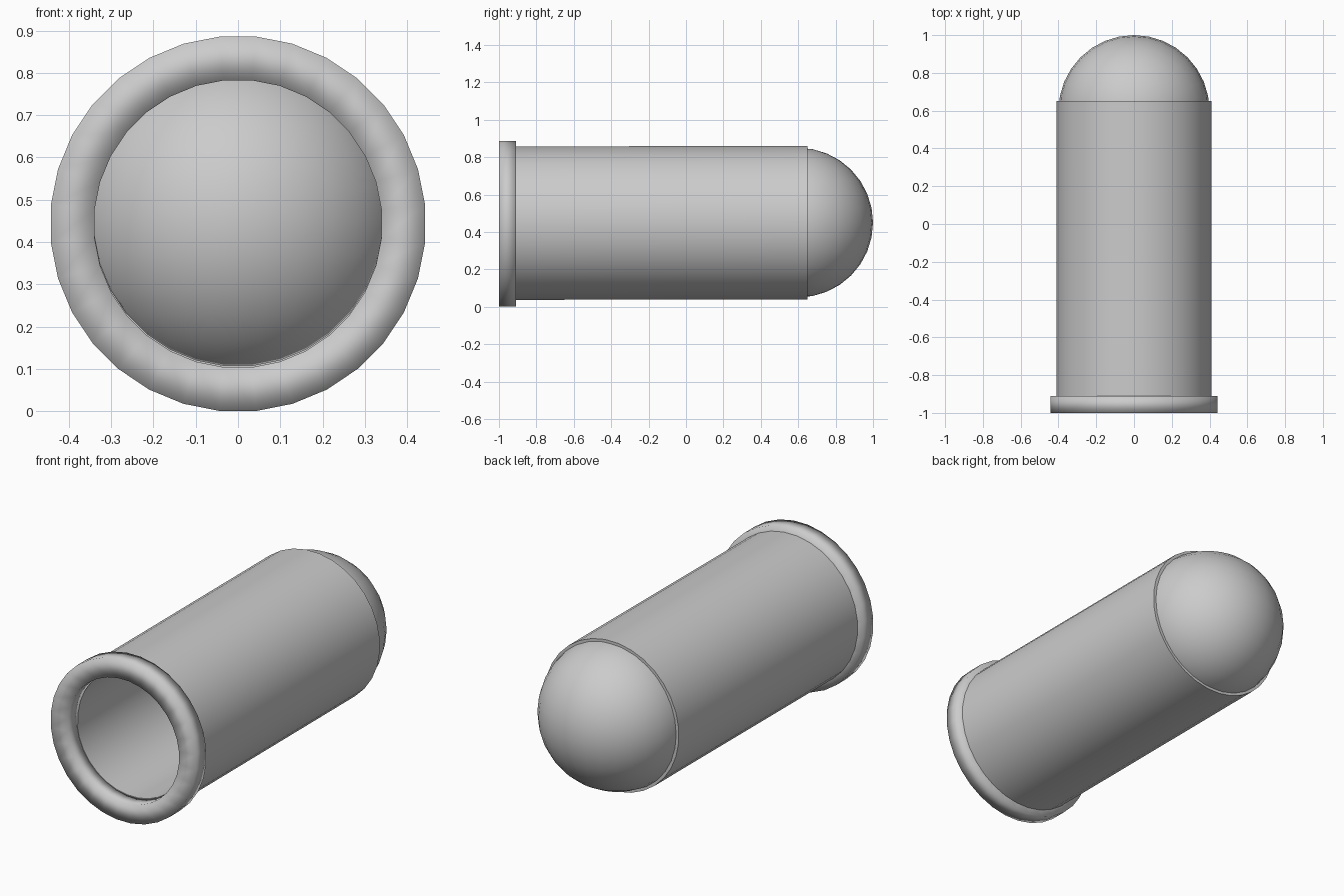
import bpy, bmesh, math

if "Cube" in bpy.data.objects:
    bpy.data.objects.remove(bpy.data.objects["Cube"])

SIDES = 32


def hollow_ring(name, outer, inner, y0, y1, z0, z1):
    """Thick-walled ring along y; its axis height runs from z0 to z1."""
    bm = bmesh.new()
    section = [(outer, y0, z0), (outer, y1, z1), (inner, y1, z1), (inner, y0, z0)]
    loops = []
    for i in range(SIDES):
        a = (i + 0.5) * 2 * math.pi / SIDES
        loops.append([bm.verts.new((r * math.cos(a), y, z + r * math.sin(a)))
                      for r, y, z in section])
    for i in range(SIDES):
        p, q = loops[i], loops[(i + 1) % SIDES]
        for j in range(4):
            k = (j + 1) % 4
            bm.faces.new((p[j], p[k], q[k], q[j]))
    bmesh.ops.recalc_face_normals(bm, faces=bm.faces)
    for f in bm.faces:
        f.smooth = True
    mesh = bpy.data.meshes.new(name)
    bm.to_mesh(mesh)
    bm.free()
    obj = bpy.data.objects.new(name, mesh)
    bpy.context.collection.objects.link(obj)
    return obj


def smooth_by_angle(obj):
    bpy.ops.object.select_all(action='DESELECT')
    obj.select_set(True)
    bpy.context.view_layer.objects.active = obj
    bpy.ops.object.shade_smooth_by_angle(angle=math.radians(40))


# Front lip, softly shaded all round
hollow_ring("rim", 0.445, 0.341, -1.0, -0.91, 0.443, 0.443)

# Long hollow barrel, rising very slightly toward the back
tube = hollow_ring("tube", 0.412, 0.341, -0.92, 0.65, 0.447, 0.45)
smooth_by_angle(tube)

# Ball closing the back end; its front half is seen inside the tube
bpy.ops.mesh.primitive_uv_sphere_add(segments=32, ring_count=16, radius=0.4,
                                     location=(0, 0.6, 0.45))
ball = bpy.context.object
ball.name = "end_ball"
smooth_by_angle(ball)
